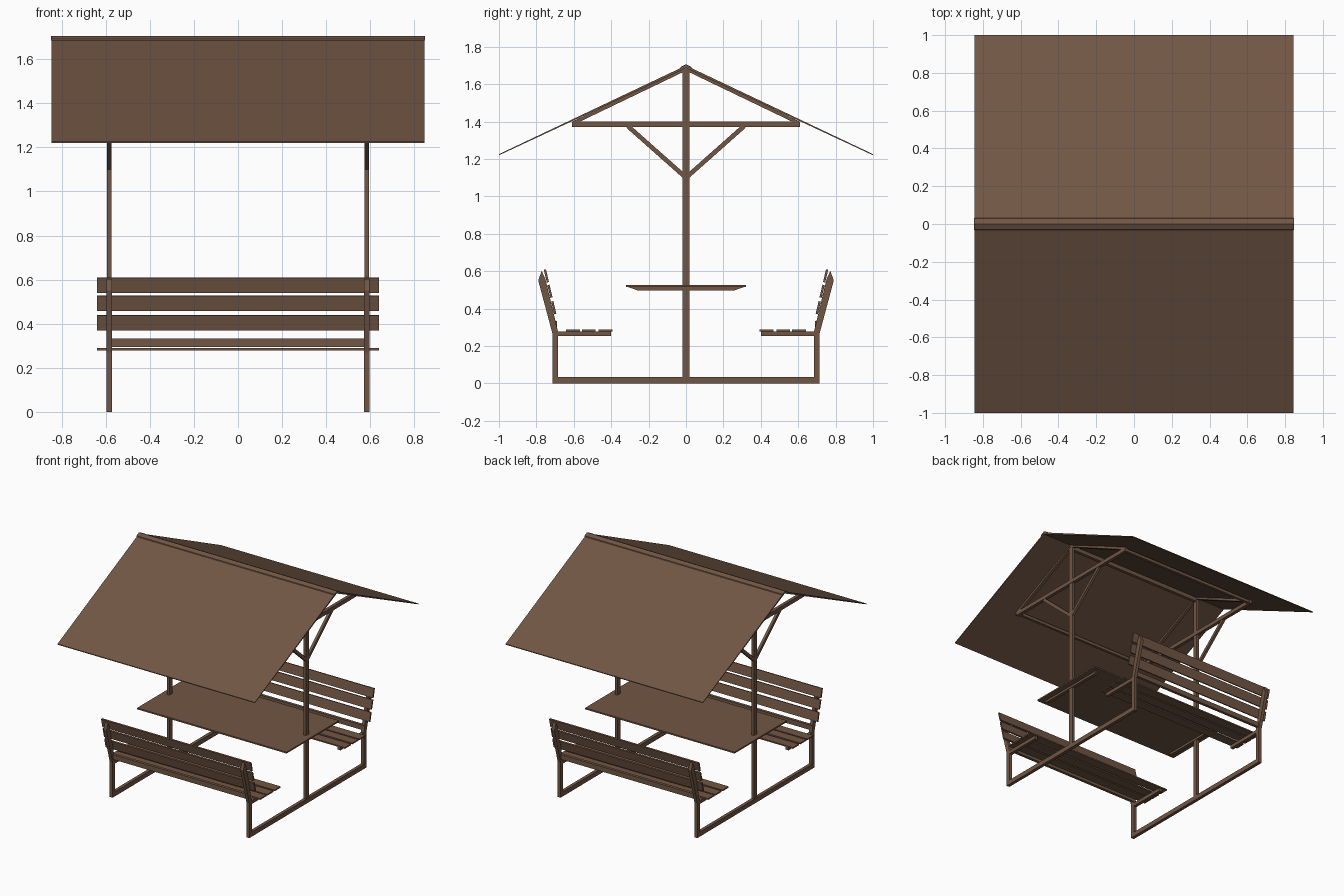
import bpy, bmesh, math
from mathutils import Vector

if "Cube" in bpy.data.objects:
    bpy.data.objects.remove(bpy.data.objects["Cube"])

wood = bpy.data.materials.new("brown_wood")
wood.diffuse_color = (0.165, 0.093, 0.058, 1)
wood.use_nodes = True
wood.node_tree.nodes["Principled BSDF"].inputs["Base Color"].default_value = wood.diffuse_color


def prism(name, profile, x0, x1):
    """Extrude a (y, z) profile from x0 to x1."""
    bm = bmesh.new()
    a = [bm.verts.new((x0, y, z)) for y, z in profile]
    b = [bm.verts.new((x1, y, z)) for y, z in profile]
    n = len(profile)
    bm.faces.new(a)
    bm.faces.new(b[::-1])
    for i in range(n):
        j = (i + 1) % n
        bm.faces.new((a[i], b[i], b[j], a[j]))
    bmesh.ops.recalc_face_normals(bm, faces=bm.faces)
    me = bpy.data.meshes.new(name)
    bm.to_mesh(me)
    bm.free()
    me.materials.append(wood)
    ob = bpy.data.objects.new(name, me)
    bpy.context.collection.objects.link(ob)
    return ob


def rect(y0, y1, z0, z1):
    return [(y0, z0), (y1, z0), (y1, z1), (y0, z1)]


def strip(p, q, t):
    """Profile of a straight bar of thickness t from p to q."""
    p, q = Vector(p), Vector(q)
    d = (q - p).normalized()
    n = Vector((-d.y, d.x)) * t / 2
    return [tuple(v) for v in (p - n, q - n, q + n, p + n)]


def mirrored(profile, s):
    return [(y * s, z) for y, z in profile]


FX, HW = 0.585, 0.0125      # frame position and half width
SLAT = 0.64                 # half length of slats and table
ROOF = 0.845                # half length of roof

# Two end frames
for side, sx in (("left", -1), ("right", 1)):
    c = sx * FX
    x0, x1 = c - HW, c + HW
    prism(f"{side}_base_beam", rect(-0.715, 0.715, 0, 0.035), x0, x1)
    prism(f"{side}_post", rect(-0.018, 0.018, 0.035, 1.675), c - 0.01, c + 0.01)
    prism(f"{side}_tie_beam", rect(-0.61, 0.61, 1.37, 1.4), x0, x1)
    prism(f"{side}_table_support",
          [(-0.26, 0.498), (0.26, 0.498), (0.31, 0.515), (-0.31, 0.515)], x0, x1)
    for end, s in (("front", -1), ("back", 1)):
        prism(f"{side}_{end}_bench_upright",
              mirrored([(0.685, 0.035), (0.715, 0.035), (0.715, 0.27), (0.79, 0.55),
                        (0.772, 0.602), (0.752, 0.56), (0.685, 0.28)], s), x0, x1)
        prism(f"{side}_{end}_seat_arm", mirrored(rect(0.4, 0.685, 0.253, 0.279), s), x0, x1)
        prism(f"{side}_{end}_brace",
              mirrored(strip((0.0, 1.1), (0.31, 1.375), 0.024), s), c - 0.01, c + 0.01)
        prism(f"{side}_{end}_rafter",
              mirrored(strip((0.0, 1.682), (0.6, 1.394), 0.018), s), x0, x1)

# Benches, one on each side
for end, s in (("front", -1), ("back", 1)):
    for i, y in enumerate((0.43, 0.52, 0.605)):
        prism(f"{end}_seat_slat_{i}", mirrored(rect(y - 0.037, y + 0.037, 0.279, 0.289), s),
              -SLAT, SLAT)
    for i, z in enumerate((0.405, 0.493, 0.575)):
        y = 0.685 + (z - 0.28) * 0.232 - 0.007
        prism(f"{end}_back_slat_{i}",
              mirrored(strip((y - 0.008, z - 0.034), (y + 0.008, z + 0.034), 0.012), s),
              -SLAT, SLAT)
    prism(f"{end}_bench_rail", mirrored(rect(0.69, 0.712, 0.295, 0.333), s), -FX, FX)

# Table
prism("table_top", rect(-0.32, 0.32, 0.515, 0.526), -SLAT, SLAT)

# Roof panels tapering to the eaves, with purlins, ridge beam and cap
for end, s in (("front", -1), ("back", 1)):
    prism(f"{end}_roof_panel",
          mirrored([(0, 1.686), (1.0, 1.22), (1.0, 1.226), (0, 1.7)], s), -ROOF, ROOF)
    prism(f"{end}_purlin", mirrored(rect(0.585, 0.605, 1.375, 1.398), s), -FX, FX)
prism("ridge_beam", rect(-0.012, 0.012, 1.65, 1.682), -FX, FX)
prism("ridge_cap", [(-0.033, 1.686), (0, 1.7), (0.033, 1.686), (0.03, 1.692),
                    (0, 1.706), (-0.03, 1.692)], -ROOF - 0.003, ROOF + 0.003)
